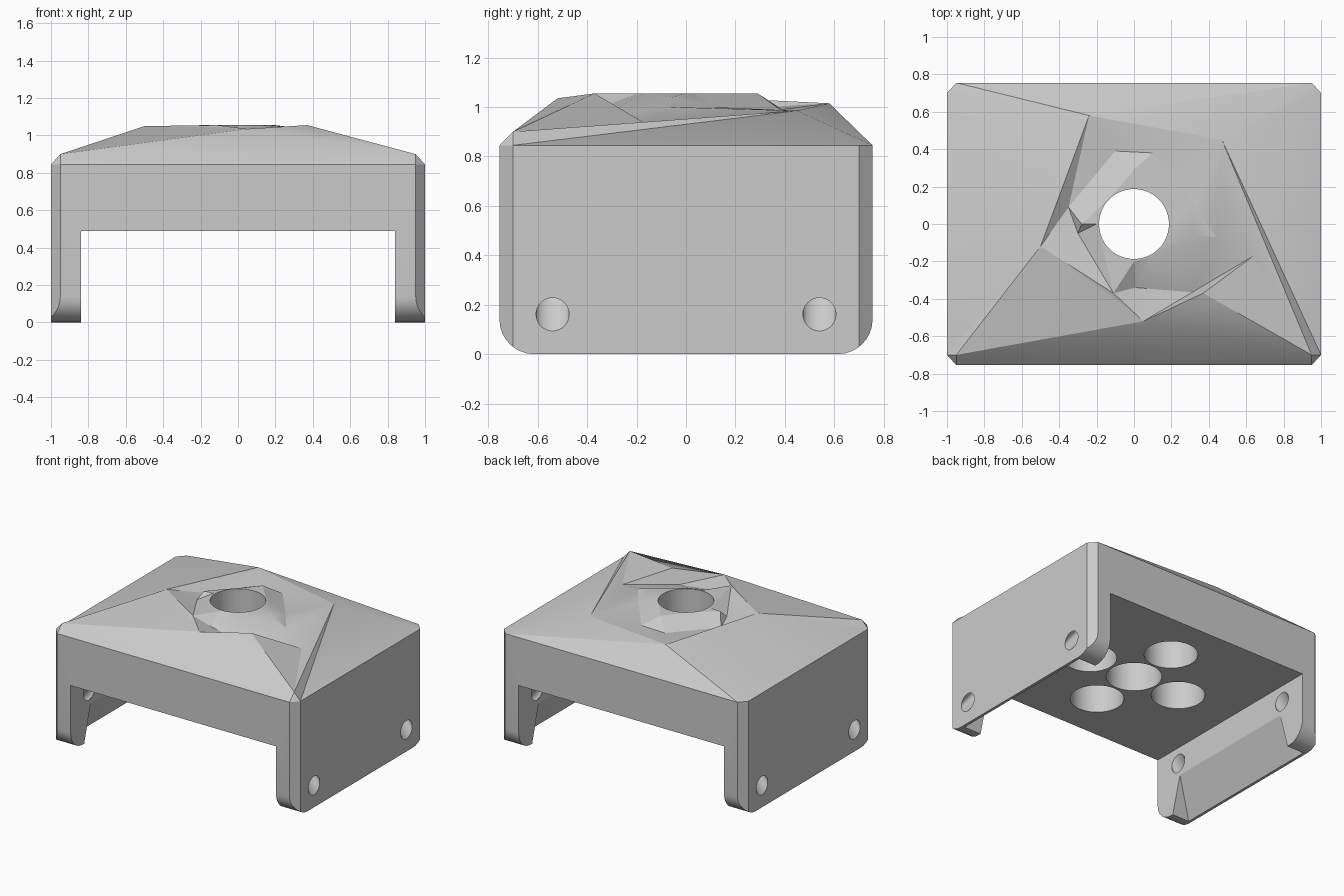
import bpy, bmesh, math
from mathutils import Vector
from mathutils.geometry import delaunay_2d_cdt

if "Cube" in bpy.data.objects:
    bpy.data.objects.remove(bpy.data.objects["Cube"])

grey = bpy.data.materials.new("mid grey")
grey.diffuse_color = (0.6, 0.6, 0.6, 1)
grey.use_nodes = True
grey.node_tree.nodes["Principled BSDF"].inputs["Base Color"].default_value = grey.diffuse_color


def finish(bm, name):
    bmesh.ops.recalc_face_normals(bm, faces=bm.faces)
    mesh = bpy.data.meshes.new(name)
    bm.to_mesh(mesh)
    bm.free()
    mesh.materials.append(grey)
    obj = bpy.data.objects.new(name, mesh)
    bpy.context.collection.objects.link(obj)
    return obj


def hull(name, points):
    bm = bmesh.new()
    for p in points:
        bm.verts.new(p)
    bmesh.ops.convex_hull(bm, input=bm.verts)
    bmesh.ops.dissolve_limit(bm, angle_limit=0.01, verts=bm.verts, edges=bm.edges)
    return finish(bm, name)


def rod(name, start, end, radius, axis, sides=48):
    pts = []
    for i in range(sides):
        u, v = radius * math.cos(math.tau * i / sides), radius * math.sin(math.tau * i / sides)
        offset = Vector((u, v, 0)) if axis == "z" else Vector((0, u, v))
        pts += [Vector(start) + offset, Vector(end) + offset]
    return hull(name, pts)


def carve(obj, cutter, operation="DIFFERENCE"):
    mod = obj.modifiers.new("cut", "BOOLEAN")
    mod.operation, mod.object, mod.solver = operation, cutter, "EXACT"
    bpy.context.view_layer.objects.active = obj
    bpy.ops.object.modifier_apply(modifier=mod.name)
    bpy.data.objects.remove(cutter)


# crumpled lid: rim, front shoulders, outer peaks, ragged star, hole rim
rim = [(-.95, -.755), (.95, -.755), (1, -.7), (1, .7), (.95, .755), (-.95, .755), (-1, .7), (-1, -.7)]
pts = [(x, y, .845) for x, y in rim]
pts += [(-.95, -.7, .9), (.95, -.7, .9)]                                          # 8-9
pts += [(-.24, .58, 1.015), (.47, .45, .985), (.64, -.17, .937), (.37, -.37, 1.055),
        (.05, -.52, 1.035), (-.5, -.12, 1.05)]                                    # 10-15
pts += [(-.11, -.37, 1.055), (.01, -.34, 1.0), (.44, -.07, 1.0), (.32, -.055, 1.04),
        (.32, .1, 1.0), (.1, .38, .99), (0, .29, 1.055), (-.1, .39, .99),
        (-.35, .09, .985), (-.28, 0, 1.05), (-.3, -.05, 1.0)]                     # 16-26
pts += [(.2 * math.cos(i * math.tau / 12), .2 * math.sin(i * math.tau / 12), 1.055) for i in range(12)]
creases = [(i, (i + 1) % 8) for i in range(8)]
creases += [(8, 9), (8, 14), (9, 14), (9, 12), (9, 11), (13, 14), (14, 12), (13, 12), (12, 11),
            (8, 15), (15, 10), (15, 14), (10, 11), (15, 24), (24, 10),
            (8, 7), (8, 0), (9, 1), (9, 2), (15, 7), (15, 6), (10, 6), (10, 5), (10, 4), (11, 4), (11, 3), (11, 2),
            (14, 16), (14, 17), (16, 17), (13, 17), (18, 19), (18, 20), (18, 11), (20, 11), (20, 21), (21, 11),
            (21, 22), (22, 23), (24, 25), (25, 26)]
flat, _, tris, origin, _, _ = delaunay_2d_cdt([Vector(p[:2]) for p in pts], creases, [], 0, 1e-5)
bm = bmesh.new()
verts = [bm.verts.new((v.x, v.y, pts[o[0]][2] if o else .95)) for v, o in zip(flat, origin)]
for t in tris:
    bm.faces.new([verts[i] for i in t])
low = bmesh.ops.extrude_face_region(bm, geom=bm.faces[:])["geom"]
for v in [g for g in low if isinstance(g, bmesh.types.BMVert)]:
    v.co.z = 0
cover = finish(bm, "channel_cover")

# rounded feet on the side profile
profile = [(.755, 2), (-.755, 2)]
for i in range(9):
    a = math.pi / 2 * i / 8
    y, z = .615 + .14 * math.sin(a), .14 - .14 * math.cos(a)
    profile += [(y, z), (-y, z)]
carve(cover, hull("foot_profile", [(x, y, z) for x in (-1.2, 1.2) for y, z in profile]), "INTERSECT")

# open channel between the legs
carve(cover, hull("channel", [(x, y, z) for x in (-.84, .84) for y in (-1, 1) for z in (-.1, .49)]))

# bevelled inner side of each leg between the feet, and screw holes rising inwards
for s in (-1, 1):
    pts = [(s * x, y * w, z) for y in (-1, 1) for x, z, w in ((.8, .35, .5), (.985, -.01, .6), (.8, -.01, .6))]
    carve(cover, hull("leg_bevel", pts))
    for y in (-.54, .54):
        carve(cover, rod("screw_hole", (s * 1.04, y, .108), (s * .8, y, .423), .067, "x", 32))

# centre hole right through, four blind holes from below
carve(cover, rod("centre_hole", (0, 0, -.5), (0, 0, 1.5), .187, "z"))
for x, y in ((.385, 0), (-.385, 0), (0, .385), (0, -.385)):
    carve(cover, rod("blind_hole", (x, y, .3), (x, y, .88), .18, "z"))

cover.select_set(True)
bpy.context.view_layer.objects.active = cover
bpy.ops.object.shade_smooth_by_angle(angle=math.radians(20))
